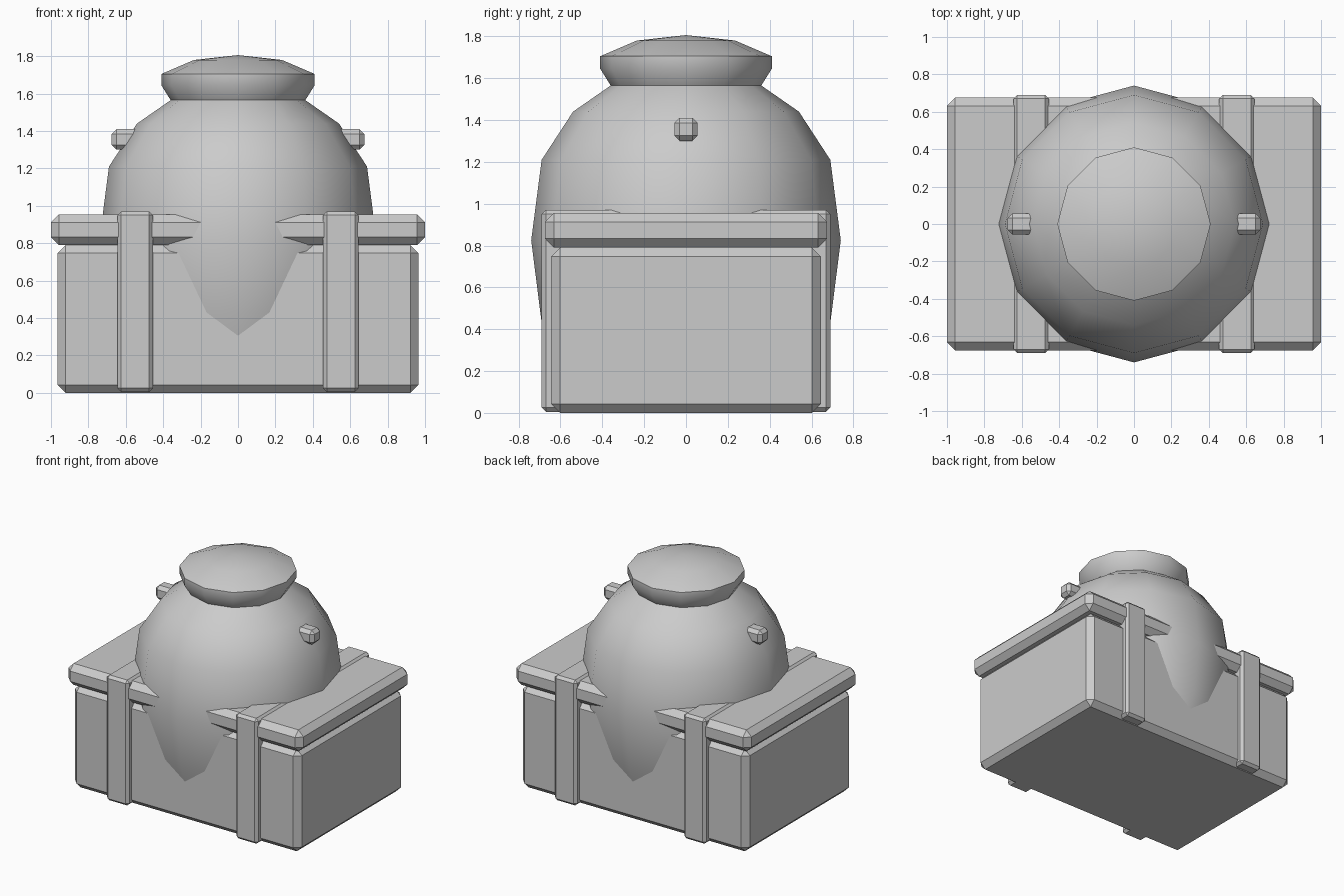
import bpy
import bmesh
from math import cos, sin, tau, radians

if "Cube" in bpy.data.objects:
    bpy.data.objects.remove(bpy.data.objects["Cube"], do_unlink=True)

GREY = (0.6, 0.6, 0.6, 1)
stone = bpy.data.materials.new("stone grey")
stone.use_nodes = True
stone.diffuse_color = GREY
stone.node_tree.nodes["Principled BSDF"].inputs["Base Color"].default_value = GREY


def add_object(name, bm):
    mesh = bpy.data.meshes.new(name)
    bmesh.ops.recalc_face_normals(bm, faces=bm.faces)
    bm.to_mesh(mesh)
    bm.free()
    mesh.materials.append(stone)
    obj = bpy.data.objects.new(name, mesh)
    bpy.context.collection.objects.link(obj)
    return obj


def chamfered_box(name, low, high, chamfer):
    bm = bmesh.new()
    bmesh.ops.create_cube(bm, size=1)
    for v in bm.verts:
        for i in range(3):
            v.co[i] = high[i] if v.co[i] > 0 else low[i]
    bmesh.ops.bevel(bm, geom=bm.edges[:], offset=chamfer, segments=1,
                    affect='EDGES')
    return add_object(name, bm)


def lathe(name, profile, sides=12):
    bm = bmesh.new()
    rings = [[bm.verts.new((r * cos(tau * i / sides), r * sin(tau * i / sides), z))
              for i in range(sides)] for r, z in profile]
    for a, b in zip(rings, rings[1:]):
        for i in range(sides):
            j = (i + 1) % sides
            bm.faces.new((a[i], a[j], b[j], b[i]))
    bm.faces.new(rings[0])
    # Close the top with a fan when the profile reaches the axis
    bmesh.ops.remove_doubles(bm, verts=bm.verts[:], dist=0.0001)
    obj = add_object(name, bm)
    bpy.ops.object.select_all(action='DESELECT')
    obj.select_set(True)
    bpy.context.view_layer.objects.active = obj
    bpy.ops.object.shade_smooth_by_angle(angle=radians(40))
    return obj


# Crate and its overhanging cover
chamfered_box("crate_body", (-0.965, -0.645, 0), (0.965, 0.645, 0.79), 0.043)
chamfered_box("crate_cover", (-1, -0.675, 0.79), (1, 0.675, 0.955), 0.043)

# Straps round the crate and lugs on the jar, mirrored left and right
for side, s in (("left", 1), ("right", -1)):
    for part, x0, x1, y, z0, z1, c in (
            ("strap", 0.455, 0.645, 0.69, 0.005, 0.97, 0.02),
            ("lug", 0.5, 0.675, 0.056, 1.3, 1.41, 0.025)):
        xs = sorted((s * x0, s * x1))
        chamfered_box(f"{side}_{part}", (xs[0], -y, z0), (xs[1], y, z1), c)

# Round jar sunk into the crate, with a flared lip and shallow domed top
lathe("jar", [(0.578, 0.12), (0.69, 0.43), (0.74, 0.825), (0.69, 1.21),
              (0.54, 1.44), (0.36, 1.565), (0.41, 1.645), (0.41, 1.705),
              (0.235, 1.78), (0, 1.806)])
